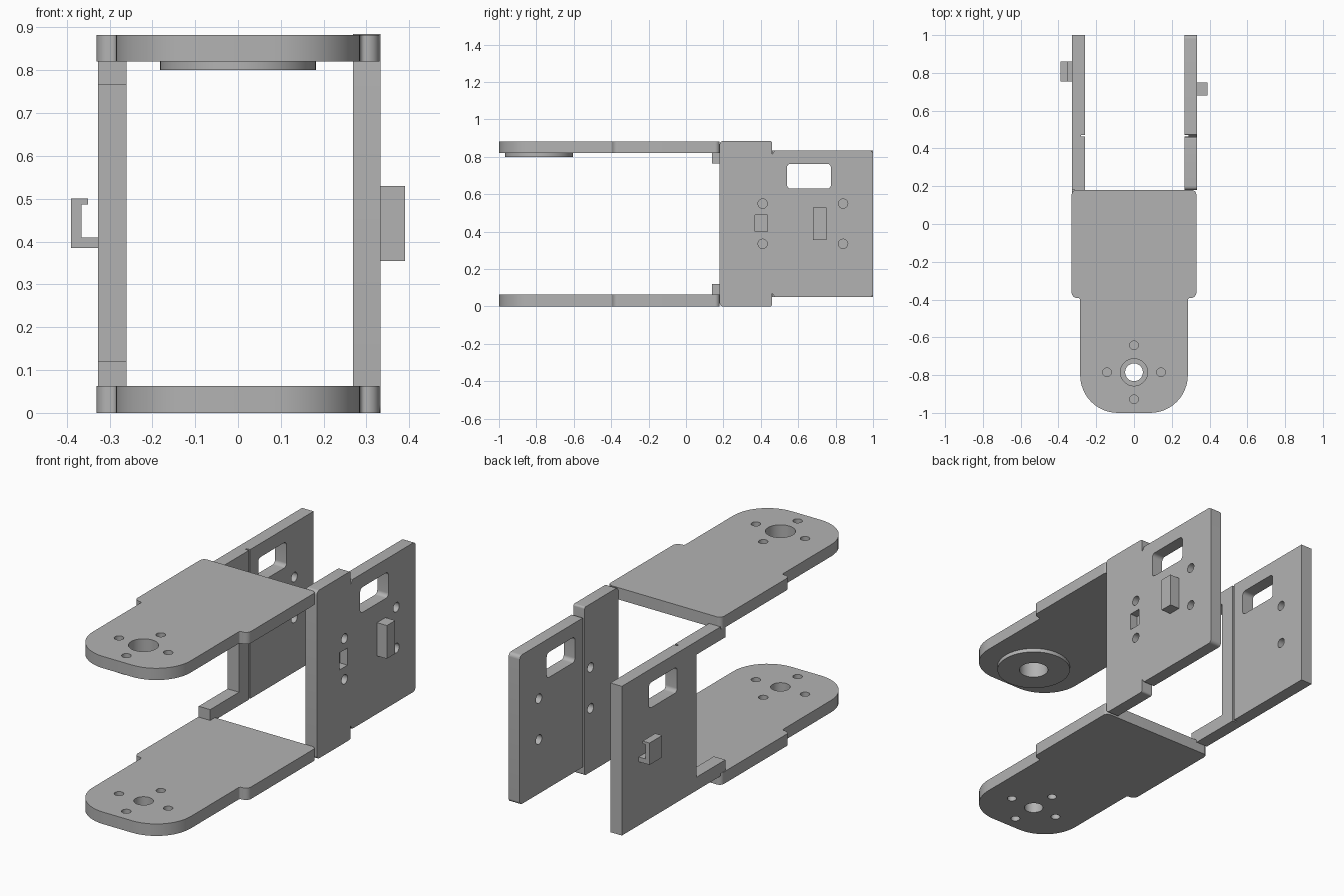
import bpy, bmesh, math
from mathutils import Vector

cube = bpy.data.objects.get("Cube")
if cube:
    bpy.data.objects.remove(cube, do_unlink=True)

grey = bpy.data.materials.new("light_grey")
grey.use_nodes = True
grey.diffuse_color = (0.45, 0.45, 0.45, 1)
bsdf = next(n for n in grey.node_tree.nodes if n.type == 'BSDF_PRINCIPLED')
bsdf.inputs["Base Color"].default_value = grey.diffuse_color
bsdf.inputs["Roughness"].default_value = 0.6

# Maps profile coordinates (u, v) and depth w to space for each extrusion axis
AXES = {
    'x': lambda u, v, w: (w, u, v),
    'y': lambda u, v, w: (u, w, v),
    'z': lambda u, v, w: (u, v, w),
}


def rounded(points, steps=8):
    """Round each (u, v, radius) corner of an outline."""
    out = []
    for i, (u, v, r) in enumerate(points):
        p = Vector((u, v))
        if r == 0:
            out.append(p)
            continue
        a = (Vector(points[i - 1][:2]) - p).normalized()
        b = (Vector(points[(i + 1) % len(points)][:2]) - p).normalized()
        centre = p + (a + b) * r
        for k in range(steps + 1):
            t = k / steps * math.pi / 2
            out.append(centre - b * r * math.cos(t) - a * r * math.sin(t))
    return out


def circle(u, v, r, n=32):
    return [(u + r * math.cos(k * math.tau / n), v + r * math.sin(k * math.tau / n))
            for k in range(n)]


def rect(u0, u1, v0, v1, r=0):
    return rounded([(u0, v0, r), (u1, v0, r), (u1, v1, r), (u0, v1, r)])


def prism(name, outline, axis, lo, hi):
    """Extrude a closed outline along an axis."""
    bm = bmesh.new()
    verts = [bm.verts.new(AXES[axis](u, v, lo)) for u, v in outline]
    face = bm.faces.new(verts)
    top = bmesh.ops.extrude_face_region(bm, geom=[face])["geom"]
    move = Vector(AXES[axis](0, 0, hi - lo))
    bmesh.ops.translate(bm, vec=move, verts=[g for g in top if isinstance(g, bmesh.types.BMVert)])
    bmesh.ops.recalc_face_normals(bm, faces=bm.faces)
    mesh = bpy.data.meshes.new(name)
    bm.to_mesh(mesh)
    bm.free()
    mesh.materials.append(grey)
    obj = bpy.data.objects.new(name, mesh)
    bpy.context.collection.objects.link(obj)
    return obj


def select(obj):
    bpy.ops.object.select_all(action='DESELECT')
    obj.select_set(True)
    bpy.context.view_layer.objects.active = obj


def cut(obj, outline, axis, lo, hi):
    """Subtract an extruded outline from a part."""
    cutter = prism("cutter", outline, axis, lo, hi)
    cutter.hide_render = True
    mod = obj.modifiers.new("cut", 'BOOLEAN')
    mod.operation = 'DIFFERENCE'
    mod.solver = 'EXACT'
    mod.object = cutter
    select(obj)
    bpy.ops.object.modifier_apply(modifier=mod.name)
    bpy.data.objects.remove(cutter, do_unlink=True)


# Horizontal arms with a shoulder and a rounded front end
half = [(0.285, -1, 0.2), (0.285, -0.392, 0.012), (0.33, -0.392, 0.03), (0.33, 0.18, 0.025)]
arm_outline = rounded(half + [(-u, v, r) for u, v, r in reversed(half)], 12)
HUB_Y = -0.785
bottom_arm = prism("bottom_arm", arm_outline, 'z', 0, 0.063)
top_arm = prism("top_arm", arm_outline, 'z', 0.82, 0.882)
hub_ring = prism("hub_ring", circle(0, HUB_Y, 0.182, 64), 'z', 0.80, 0.82)

cut(bottom_arm, circle(0, HUB_Y, 0.047), 'z', -0.1, 0.2)
for part in (top_arm, hub_ring):
    cut(part, circle(0, HUB_Y, 0.072), 'z', 0.7, 1)
for k in range(4):
    angle = k * math.pi / 2
    hole = circle(0.143 * math.cos(angle), HUB_Y + 0.143 * math.sin(angle), 0.023, 20)
    cut(bottom_arm, hole, 'z', -0.1, 0.2)
    cut(top_arm, hole, 'z', 0.7, 1)

# Left side panel, stepped at the bend with small relief notches
MID = 0.4425
lower = [(0.18, 0, 0.02), (0.46, 0, 0.01), (0.46, 0.072, 0), (0.475, 0.05, 0), (1, 0.05, 0.02)]
upper = [(u, 2 * MID - v, r) for u, v, r in reversed(lower)]
left_panel = prism("left_panel", rounded(lower + upper), 'x', 0.268, 0.333)

# Right side panel, open at the front with two short prongs
lower = [(0.14, 0.12, 0), (0.14, 0.063, 0), (0.18, 0.063, 0), (0.18, 0.05, 0),
         (1, 0.05, 0)]
upper = [(u, 2 * MID - v, r) for u, v, r in reversed(lower)]
inner = [(0.38, 0.765, 0), (0.38, 0.12, 0)]
right_panel = prism("right_panel", rounded(lower + upper + inner), 'x', -0.327, -0.26)

# Windows, screw holes, slot and bend grooves
window = rect(0.54, 0.775, 0.63, 0.763, 0.02)
cut(left_panel, window, 'x', 0.2, 0.4)
cut(right_panel, window, 'x', -0.4, -0.2)
for z in (0.335, 0.55):
    for y in (0.41, 0.84):
        cut(left_panel, circle(y, z, 0.025, 24), 'x', 0.2, 0.4)
    cut(right_panel, circle(0.84, z, 0.025, 24), 'x', -0.30, -0.2)
cut(left_panel, rect(0.37, 0.435, 0.40, 0.49), 'x', 0.29, 0.4)
cut(left_panel, rect(0.462, 0.472, -0.1, 1), 'x', 0.2, 0.288)
cut(right_panel, rect(0.462, 0.472, -0.1, 1), 'x', -0.28, -0.2)

# Outer tab and hook
prism("left_tab", rect(0.68, 0.75, 0.355, 0.53), 'x', 0.333, 0.39)
hook = [(-0.327, 0.385), (-0.39, 0.385), (-0.39, 0.5), (-0.35, 0.5), (-0.35, 0.486),
        (-0.365, 0.486), (-0.365, 0.41), (-0.327, 0.41)]
prism("right_hook", hook, 'y', 0.755, 0.86)

# Smooth the rounded edges only
for part in (bottom_arm, top_arm, hub_ring, left_panel, right_panel):
    select(part)
    bpy.ops.object.shade_smooth_by_angle(angle=math.radians(30))
